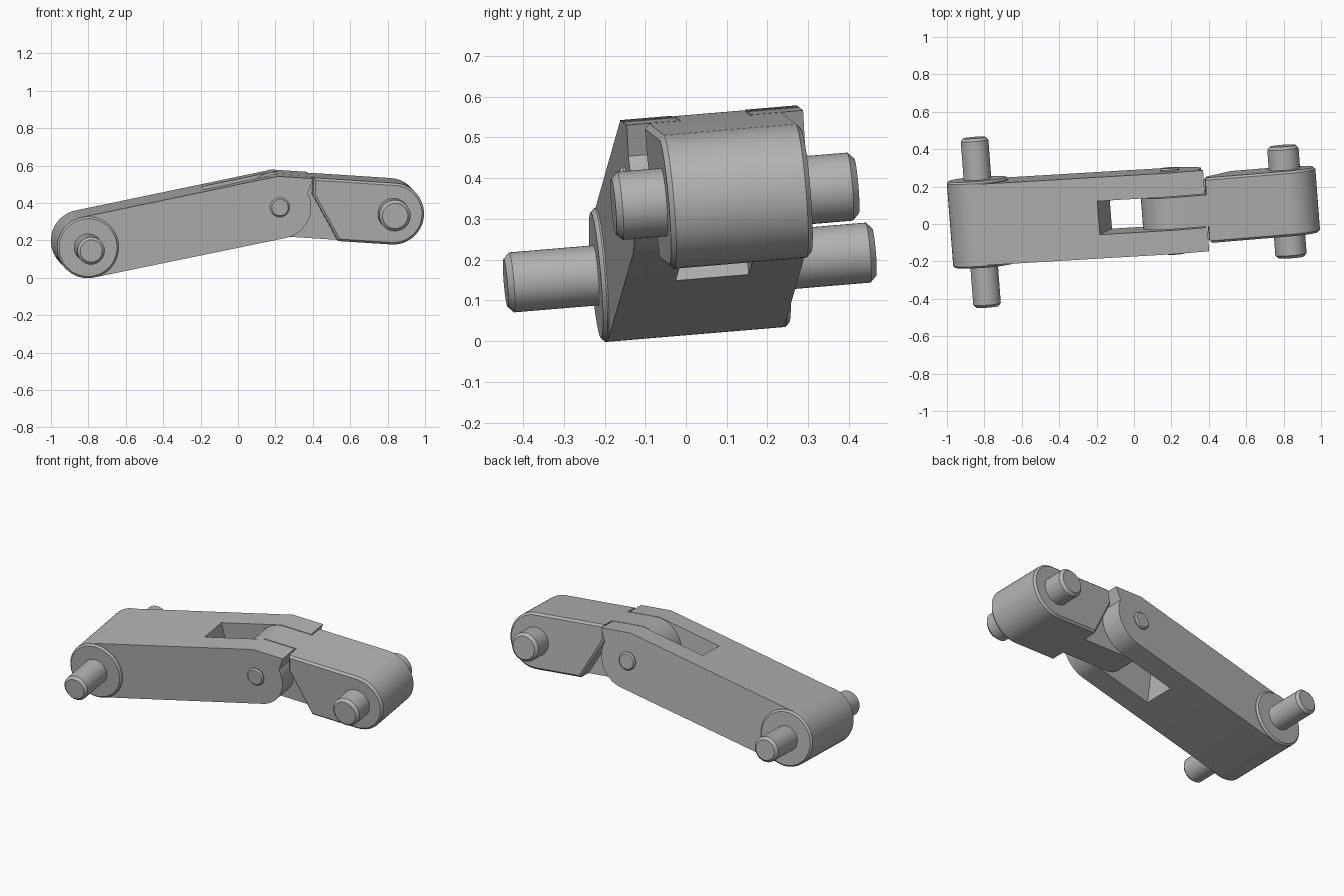
import bpy, bmesh
from math import radians, cos, sin, pi
from mathutils import Matrix, Vector

if "Cube" in bpy.data.objects:
    bpy.data.objects.remove(bpy.data.objects["Cube"])

R = 0.165            # link end radius
SPAN = 1.05          # end pin to elbow
SPAN2 = 0.614        # elbow to far pin
BEND = radians(15.5)

steel = bpy.data.materials.new("steel grey")
steel.diffuse_color = (0.45, 0.45, 0.45, 1)
steel.use_nodes = True
steel.node_tree.nodes["Principled BSDF"].inputs["Base Color"].default_value = (0.45, 0.45, 0.45, 1)

# Frame of the long link: along, across (pin axis), up; origin on the elbow
across = Vector((-0.076, 0.993, 0.083)).normalized()
along = Vector((0.977, 0.058, 0.204))
along = (along - across * along.dot(across)).normalized()
up = along.cross(across)
FRAME = Matrix((along, across, up)).transposed().to_4x4()
FRAME.translation = (0.207, 0.07, 0.395)
FRAME2 = FRAME @ Matrix.Rotation(BEND, 4, 'Y')


def arc(x, start, end, r=R, n=28):
    """Points on an arc in the link plane, angles in degrees."""
    angles = [radians(start + (end - start) * i / n) for i in range(n + 1)]
    return [(x + r * cos(t), r * sin(t)) for t in angles]


def prism(name, profile, half, frame, bevel=0.0):
    """Extrude a side profile across the link, chamfering its outer rims."""
    bm = bmesh.new()
    base = bm.faces.new([bm.verts.new((x, -half, z)) for x, z in profile])
    moved = bmesh.ops.extrude_face_region(bm, geom=[base])["geom"]
    verts = [g for g in moved if isinstance(g, bmesh.types.BMVert)]
    bmesh.ops.translate(bm, verts=verts, vec=(0, 2 * half, 0))
    bmesh.ops.recalc_face_normals(bm, faces=bm.faces)
    if bevel:
        rims = [e for e in bm.edges if abs(e.verts[0].co.y - e.verts[1].co.y) < 1e-5]
        bmesh.ops.bevel(bm, geom=rims, offset=bevel, segments=1, affect='EDGES')
    mesh = bpy.data.meshes.new(name)
    bm.to_mesh(mesh)
    bm.free()
    mesh.materials.append(steel)
    ob = bpy.data.objects.new(name, mesh)
    bpy.context.collection.objects.link(ob)
    ob.matrix_world = frame
    return ob


def smooth(ob):
    bpy.ops.object.select_all(action='DESELECT')
    ob.select_set(True)
    bpy.context.view_layer.objects.active = ob
    bpy.ops.object.shade_smooth_by_angle(angle=radians(30))


def pin(name, x, r, half, frame, bevel):
    return prism(name, arc(x, 0, 360, r, 48)[:-1], half, frame, bevel)


# Long link: round end, elbow end with a stop corner lined up with the short link
corner = (Matrix.Rotation(-BEND, 2) @ Vector((0.168, R)))
profile = (arc(-SPAN, 90, 270) + arc(0, -90, 15.5, 0.168)
           + [tuple(corner), (R * sin(BEND / 2) / cos(BEND / 2), R)])
long_link = prism("long_link", profile, 0.218, FRAME)

# Open slot in the elbow end
slot = prism("slot_cutter", [(-0.373, -0.4), (0.5, -0.4), (0.5, 0.4), (-0.373, 0.4)], 0.09, FRAME)
slot.hide_render = True
cut = long_link.modifiers.new("slot", 'BOOLEAN')
cut.operation = 'DIFFERENCE'
cut.solver = 'EXACT'
cut.object = slot
bpy.context.view_layer.objects.active = long_link
bpy.ops.object.modifier_apply(modifier=cut.name)
bpy.data.objects.remove(slot)

# Short link: tongue inside the slot and a wide body with a slanted heel
tongue = arc(0, 90, 270) + [(0.335, -R), (0.181, 0.075), (0.181, R)]
body = [(0.176, 0.075), (0.33, -R)] + arc(SPAN2, -90, 90) + [(0.176, R)]

parts = [
    long_link,
    pin("end_boss", -SPAN, R, 0.232, FRAME, 0.01),
    pin("end_pin", -SPAN, 0.074, 0.455, FRAME, 0.015),
    pin("elbow_pin", 0, 0.052, 0.232, FRAME, 0.008),
    prism("short_link_tongue", tongue, 0.085, FRAME2),
    prism("short_link_body", body, 0.175, FRAME2, 0.012),
    pin("short_link_pin", SPAN2, 0.084, 0.3, FRAME2, 0.016),
]
for part in parts:
    smooth(part)
